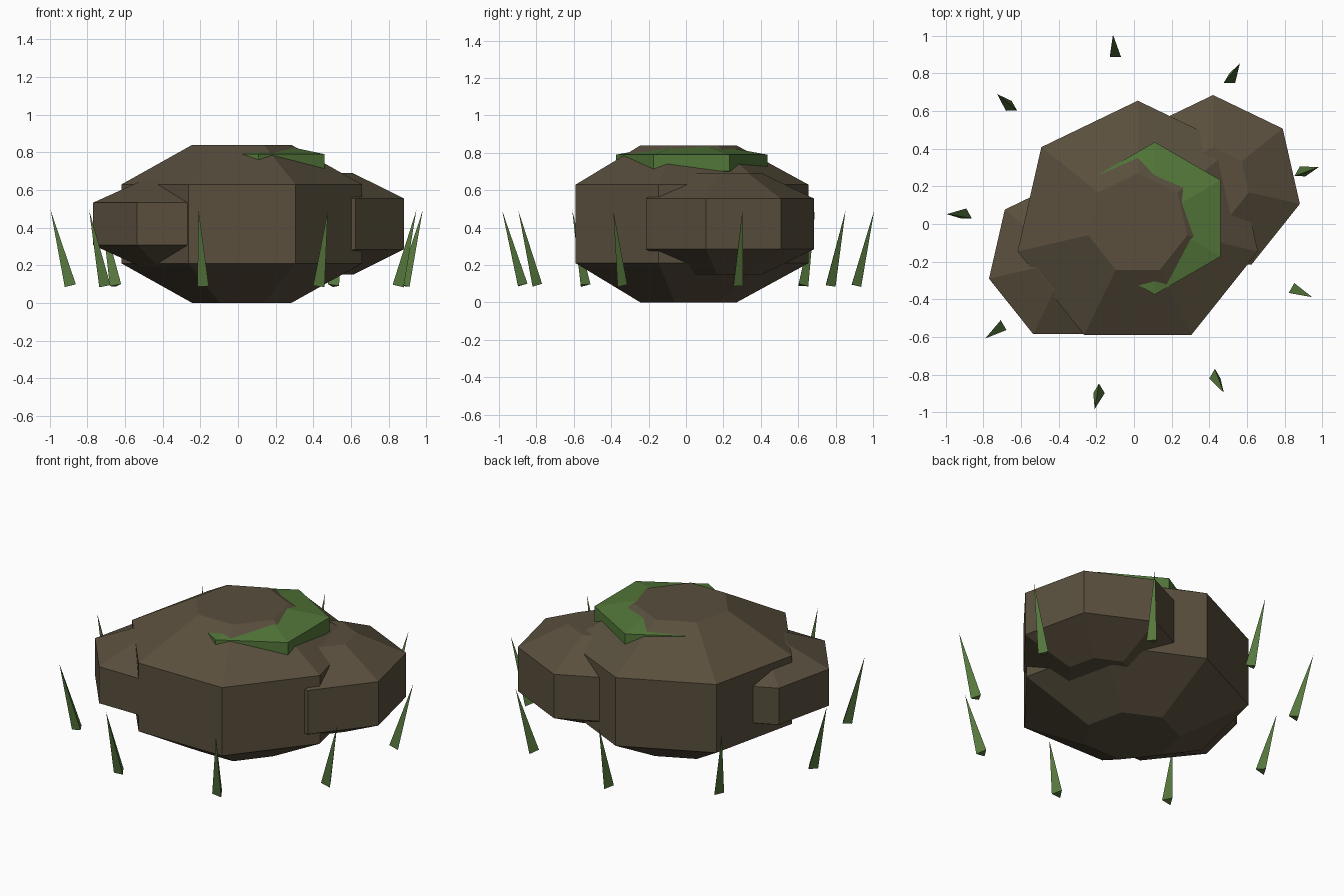
import bpy, bmesh
from math import pi, cos, sin, radians
from mathutils import Matrix, Vector

cube = bpy.data.objects.get("Cube")
if cube:
    bpy.data.objects.remove(cube, do_unlink=True)


def make_material(name, rgb):
    mat = bpy.data.materials.new(name)
    mat.use_nodes = True
    color = (*rgb, 1.0)
    mat.diffuse_color = color
    bsdf = next(n for n in mat.node_tree.nodes if n.type == 'BSDF_PRINCIPLED')
    bsdf.inputs["Base Color"].default_value = color
    bsdf.inputs["Roughness"].default_value = 0.9
    return mat


def ring_solid(name, sides, profile, mat):
    """Flat-faced solid: rings of (radius, z) joined up, with one corner towards +y.
    A zero radius makes a point."""
    bm = bmesh.new()
    rings = []
    for r, z in profile:
        if r == 0:
            rings.append([bm.verts.new((0, 0, z))] * sides)
        else:
            angles = [pi / 2 + 2 * pi * i / sides for i in range(sides)]
            rings.append([bm.verts.new((r * cos(a), r * sin(a), z)) for a in angles])
    for low, high in zip(rings, rings[1:]):
        for i in range(sides):
            j = (i + 1) % sides
            corners = dict.fromkeys((low[i], low[j], high[j], high[i]))
            bm.faces.new(list(corners))
    for ring in (rings[0], rings[-1]):
        if len(set(ring)) > 1:
            bm.faces.new(ring)
    bmesh.ops.recalc_face_normals(bm, faces=bm.faces)
    mesh = bpy.data.meshes.new(name)
    bm.to_mesh(mesh)
    bm.free()
    mesh.materials.append(mat)
    obj = bpy.data.objects.new(name, mesh)
    bpy.context.collection.objects.link(obj)
    return obj


def boulder(name, sides, center, radius, half, mat):
    """Upright prism with its top and bottom chamfered to a small flat."""
    cap = radius * 0.412
    profile = [(cap, -half), (radius, -half / 2), (radius, half / 2), (cap, half)]
    obj = ring_solid(name, sides, profile, mat)
    obj.location = center
    return obj


stone = make_material("brown stone", (0.100, 0.078, 0.047))
moss = make_material("moss green", (0.085, 0.183, 0.041))
grass = make_material("grass green", (0.095, 0.190, 0.048))

# Rocks
boulder("main_rock", 7, (0.02, 0, 0.42), 0.655, 0.42, stone)
boulder("back_rock", 7, (0.42, 0.212, 0.42), 0.473, 0.27, stone)
boulder("front_rock", 7, (-0.347, -0.194, 0.42), 0.434, 0.225, stone)

# Moss patch half sunk into the top
boulder("moss_patch", 6, (0.11, 0.03, 0.746), 0.405, 0.088, moss)

# Ring of grass blades leaning outwards
BLADES = 9
for k in range(BLADES):
    angle = radians(97.2) - 2 * pi * k / BLADES
    outward = Vector((cos(angle), sin(angle), 0))
    blade = ring_solid(f"grass_blade_{k + 1}", 3, [(0.035, 0), (0, 0.413)], grass)
    lean = Matrix.Rotation(0.255, 4, Vector((0, 0, 1)).cross(outward))
    base = Vector((0.015, 0.003, 0.092)) + outward * 0.907
    blade.matrix_world = Matrix.Translation(base) @ lean
